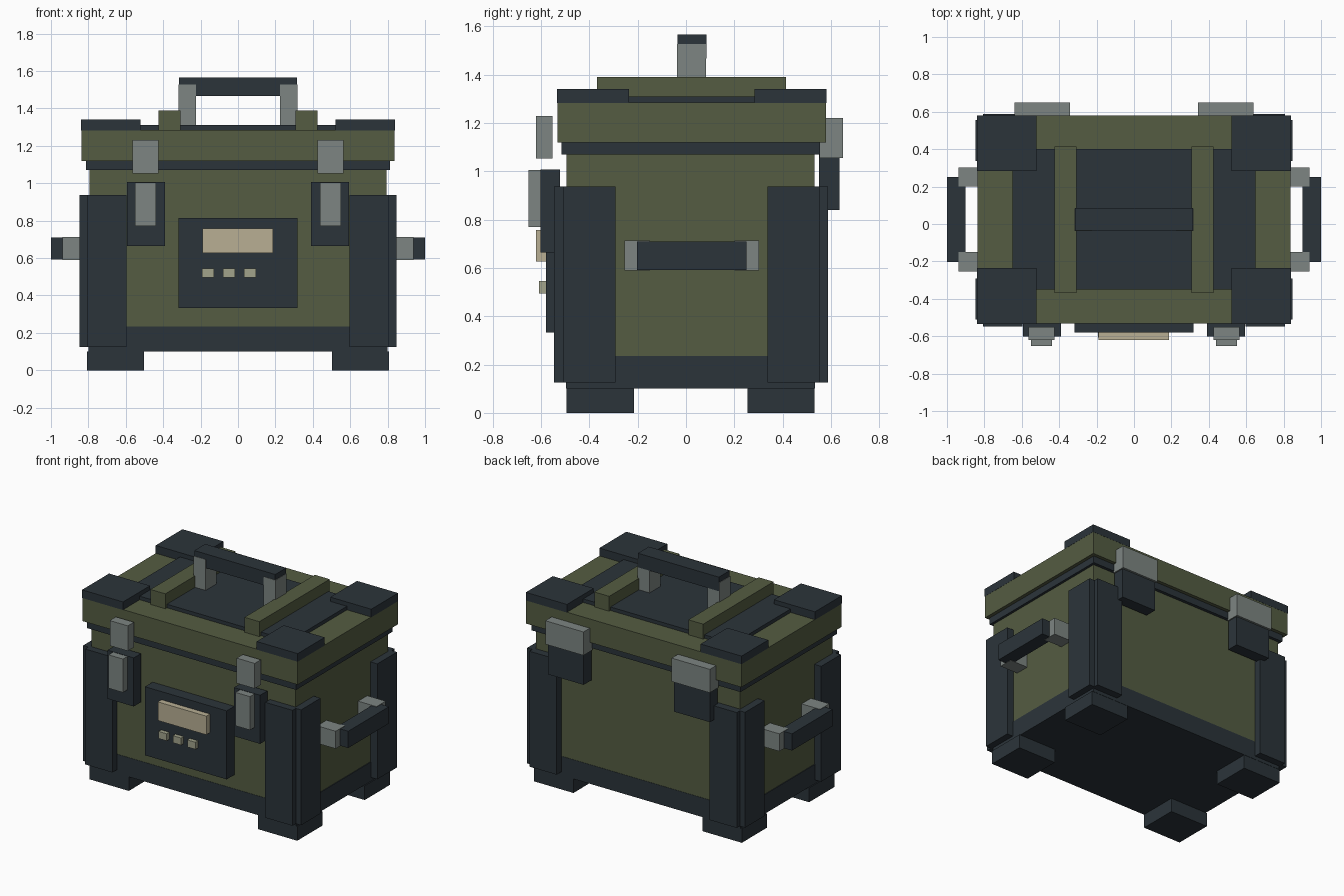
import bpy
import bmesh


def material(name, rgb):
    m = bpy.data.materials.new(name)
    m.diffuse_color = (*rgb, 1)
    return m


OLIVE = material("olive", (0.089, 0.107, 0.054))
DARK = material("dark", (0.024, 0.034, 0.042))
STEEL = material("steel", (0.205, 0.235, 0.223))
TAN = material("tan", (0.479, 0.429, 0.296))
PALE = material("pale", (0.36, 0.37, 0.26))


def box(name, x, y, z, mat):
    """Box from (min, max) ranges on each axis."""
    bm = bmesh.new()
    bmesh.ops.create_cube(bm, size=1)
    for v in bm.verts:
        v.co = [r[0] if c < 0 else r[1] for c, r in zip(v.co, (x, y, z))]
    mesh = bpy.data.meshes.new(name)
    bm.to_mesh(mesh)
    bm.free()
    mesh.materials.append(mat)
    ob = bpy.data.objects.new(name, mesh)
    bpy.context.collection.objects.link(ob)
    return ob


def pair(name, x, y, z, mat):
    """Box and its mirror image across x = 0."""
    box(name + "_right", x, y, z, mat)
    box(name + "_left", (-x[1], -x[0]), y, z, mat)


# Case body, base band, gasket and lid
box("case_body", (-0.795, 0.795), (-0.495, 0.533), (0.235, 1.07), OLIVE)
box("base_band", (-0.80, 0.80), (-0.497, 0.535), (0.10, 0.235), DARK)
box("lid_gasket", (-0.813, 0.813), (-0.515, 0.555), (1.07, 1.12), DARK)
box("lid", (-0.838, 0.838), (-0.533, 0.58), (1.12, 1.285), OLIVE)

# Feet, corner guards and lid corner caps at front and back
pair("front_foot", (0.503, 0.808), (-0.495, -0.215), (0, 0.10), DARK)
pair("back_foot", (0.503, 0.808), (0.255, 0.533), (0, 0.10), DARK)
pair("front_guard", (0.595, 0.807), (-0.547, -0.49), (0.125, 0.937), DARK)
pair("back_guard", (0.595, 0.807), (0.53, 0.588), (0.125, 0.937), DARK)
pair("front_side_guard", (0.79, 0.848), (-0.51, -0.292), (0.125, 0.937), DARK)
pair("back_side_guard", (0.79, 0.848), (0.337, 0.555), (0.125, 0.937), DARK)
pair("front_lid_cap", (0.52, 0.839), (-0.535, -0.235), (1.283, 1.34), DARK)
pair("back_lid_cap", (0.52, 0.839), (0.283, 0.581), (1.283, 1.34), DARK)

# Lid panel and raised rails
box("lid_panel", (-0.65, 0.65), (-0.35, 0.40), (1.28, 1.31), DARK)
pair("lid_rail", (0.308, 0.424), (-0.368, 0.414), (1.28, 1.39), OLIVE)

# Top carry handle
pair("handle_post", (0.225, 0.318), (-0.038, 0.083), (1.30, 1.527), STEEL)
box("handle_grip", (-0.315, 0.315), (-0.036, 0.085), (1.467, 1.566), DARK)

# Side carry handles
pair("side_bracket_front", (0.79, 0.938), (-0.254, -0.15), (0.59, 0.713), STEEL)
pair("side_bracket_back", (0.79, 0.938), (0.20, 0.302), (0.59, 0.713), STEEL)
pair("side_grip", (0.90, 1.0), (-0.203, 0.25), (0.592, 0.71), DARK)

# Front latches
pair("latch_plate", (0.39, 0.594), (-0.602, -0.522), (0.665, 1.007), DARK)
pair("latch_lever", (0.438, 0.55), (-0.653, -0.60), (0.77, 1.005), STEEL)
pair("latch_catch", (0.424, 0.564), (-0.62, -0.552), (1.053, 1.23), STEEL)

# Control panel with screen and buttons
box("control_panel", (-0.318, 0.318), (-0.58, -0.49), (0.333, 0.815), DARK)
box("screen", (-0.19, 0.187), (-0.62, -0.575), (0.627, 0.758), TAN)
for i in range(3):
    x = -0.193 + i * 0.112
    box(f"button_{i + 1}", (x, x + 0.064), (-0.608, -0.575), (0.495, 0.545), PALE)

# Rear hinges
pair("hinge_upper", (0.343, 0.64), (0.552, 0.65), (1.055, 1.22), STEEL)
pair("hinge_lower", (0.352, 0.63), (0.55, 0.635), (0.84, 1.072), DARK)
